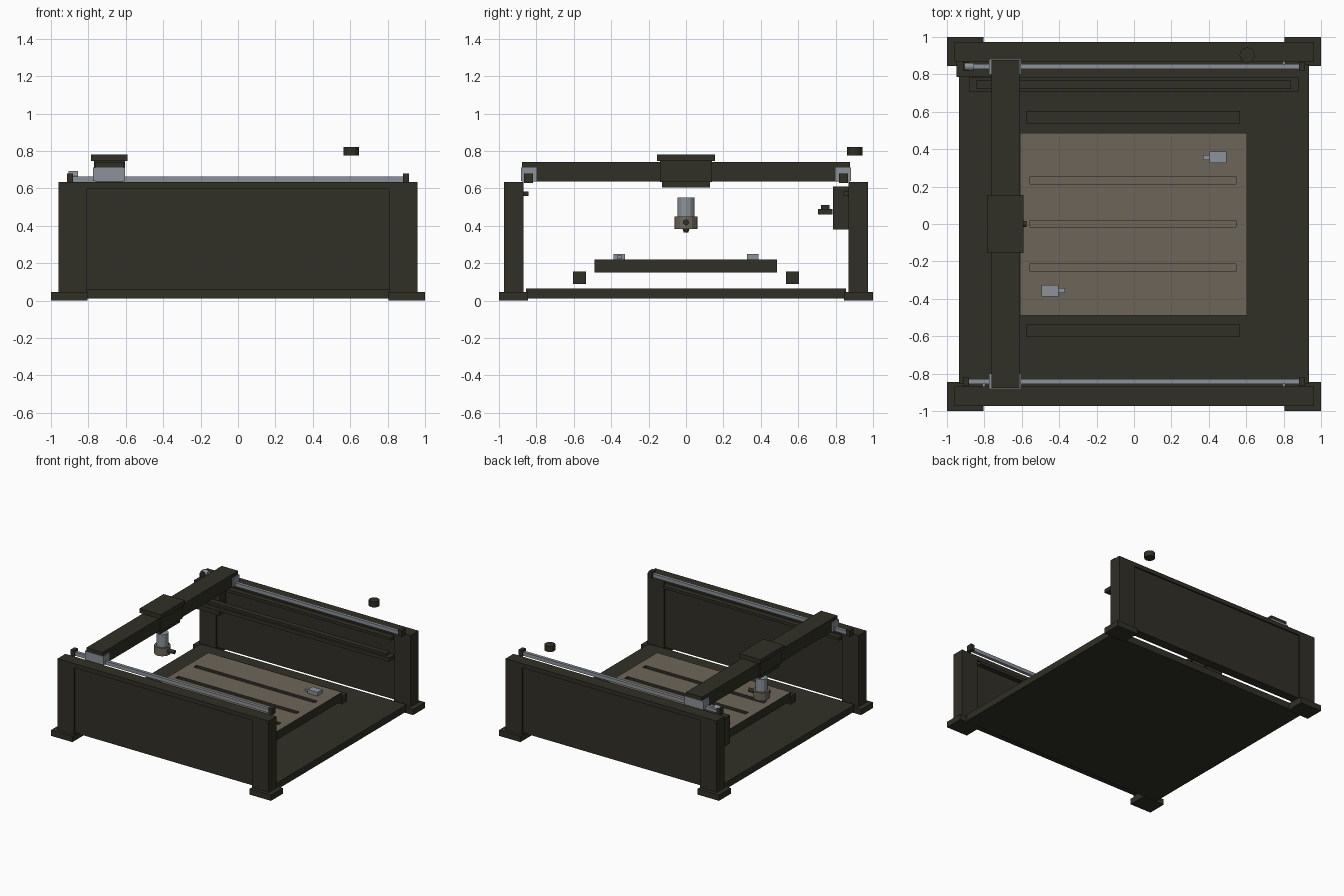
import bpy, bmesh, math
from mathutils import Matrix

if "Cube" in bpy.data.objects:
    bpy.data.objects.remove(bpy.data.objects["Cube"])


def material(name, rgb):
    m = bpy.data.materials.new(name)
    m.diffuse_color = (*rgb, 1)
    m.use_nodes = True
    m.node_tree.nodes["Principled BSDF"].inputs["Base Color"].default_value = m.diffuse_color
    return m


DARK = material("dark olive metal", (0.030, 0.029, 0.019))
SILVER = material("silver steel", (0.26, 0.29, 0.315))
TAN = material("tan bed", (0.155, 0.131, 0.102))


def finish(name, bm, mats):
    me = bpy.data.meshes.new(name)
    bm.to_mesh(me)
    bm.free()
    for m in mats:
        me.materials.append(m)
    ob = bpy.data.objects.new(name, me)
    bpy.context.collection.objects.link(ob)
    return ob


def box(name, x, y, z, mat=DARK, top=None):
    """Box from (min, max) ranges; optional second material on the top face."""
    bm = bmesh.new()
    bmesh.ops.create_cube(bm, size=1)
    for v in bm.verts:
        for i, (a, b) in enumerate((x, y, z)):
            v.co[i] = (a + b) / 2 + v.co[i] * (b - a)
    if top:
        bm.normal_update()
        for f in bm.faces:
            f.material_index = int(f.normal.z > 0.5)
    return finish(name, bm, [mat, top] if top else [mat])


def cylinder(name, center, r, length, mat=DARK, sides=12, axis='Z', r2=None):
    bm = bmesh.new()
    bmesh.ops.create_cone(bm, cap_ends=True, segments=sides, radius1=r,
                          radius2=r if r2 is None else r2, depth=length)
    if axis == 'X':
        bmesh.ops.rotate(bm, verts=bm.verts, matrix=Matrix.Rotation(math.pi / 2, 3, 'Y'))
    bmesh.ops.translate(bm, verts=bm.verts, vec=center)
    return finish(name, bm, [mat])


def span(s, a, b):
    """Range a..b mirrored by sign s."""
    return tuple(sorted((s * a, s * b)))


# Base
box("base_plate", (-0.935, 0.935), (-0.855, 0.855), (0.01, 0.065))

for sy, side in ((-1, "front"), (1, "back")):
    # Side walls: columns, recessed panel, top beam, inner ledge
    for sx, end in ((-1, "left"), (1, "right")):
        box(f"{side}_{end}_foot", span(sx, 0.805, 1), span(sy, 0.845, 1), (0, 0.047))
        box(f"{side}_{end}_column", span(sx, 0.81, 0.96), span(sy, 0.87, 0.972), (0.047, 0.60))
        box(f"{side}_{end}_rail_stop", span(sx, 0.882, 0.915), span(sy, 0.818, 0.866), (0.63, 0.68))
    box(f"{side}_wall_panel", (-0.81, 0.81), span(sy, 0.885, 0.96), (0.06, 0.60))
    box(f"{side}_wall_top", (-0.96, 0.96), span(sy, 0.87, 0.972), (0.60, 0.634))
    box(f"{side}_wall_ledge", (-0.80, 0.80), span(sy, 0.843, 0.885), (0.56, 0.583))
    # Linear rail and gantry slider
    box(f"{side}_rail", (-0.885, 0.885), span(sy, 0.83, 0.855), (0.634, 0.664), SILVER)
    box(f"{side}_slider", (-0.775, -0.605), span(sy, 0.80, 0.882), (0.64, 0.712), SILVER)
    # Bed support and clamp
    box(f"{side}_bed_support", (-0.575, 0.567), span(sy, 0.535, 0.605), (0.09, 0.155))
    box(f"{side}_clamp", span(sy, 0.405, 0.495), span(sy, 0.325, 0.387), (0.215, 0.25), SILVER)
    box(f"{side}_clamp_finger", span(sy, 0.37, 0.405), span(sy, 0.343, 0.368), (0.222, 0.24), SILVER)

# Rail drive motor
cylinder("rail_motor", (-0.88, 0.842, 0.672), 0.02, 0.05, SILVER, axis='X')

# Control box, cable tray and cable chain on the back wall
box("control_box", (-0.95, -0.72), (0.785, 0.872), (0.38, 0.61))
box("cable_tray", (-0.88, 0.88), (0.705, 0.782), (0.46, 0.49))
box("cable_chain", (-0.845, 0.84), (0.722, 0.767), (0.49, 0.51))

# Stop button
cylinder("stop_button", (0.605, 0.903, 0.798), 0.041, 0.045)

# Bed: slab, edge strips and lands leaving three grooves
box("bed_slab", (-0.61, 0.605), (-0.49, 0.487), (0.15, 0.20), DARK, TAN)
for i, x in enumerate(((-0.61, -0.555), (0.545, 0.605))):
    box(f"bed_end_{i + 1}", x, (-0.49, 0.487), (0.20, 0.22), DARK, TAN)
edges = [-0.49, -0.255, -0.215, -0.02, 0.02, 0.215, 0.255, 0.487]
for i in range(0, len(edges), 2):
    box(f"bed_land_{i // 2 + 1}", (-0.555, 0.545), (edges[i], edges[i + 1]), (0.20, 0.22), DARK, TAN)

# Gantry beam and tool carriage
box("gantry_beam", (-0.762, -0.613), (-0.878, 0.878), (0.638, 0.742))
box("carriage_cap", (-0.786, -0.592), (-0.156, 0.156), (0.745, 0.78))
box("carriage_body", (-0.77, -0.603), (-0.138, 0.138), (0.635, 0.745))
box("carriage_foot", (-0.76, -0.615), (-0.128, 0.128), (0.605, 0.635))

# Spindle, dust collar and tool tip
SX = -0.687
cylinder("spindle", (SX, 0, 0.50), 0.046, 0.105, SILVER)
cylinder("dust_collar", (SX, 0, 0.416), 0.062, 0.066, TAN)
cylinder("tool_tip", (SX, 0, 0.376), 0.012, 0.022, DARK, r2=0.02)
cylinder("dust_port", (-0.61, 0, 0.418), 0.016, 0.07, DARK, axis='X')
